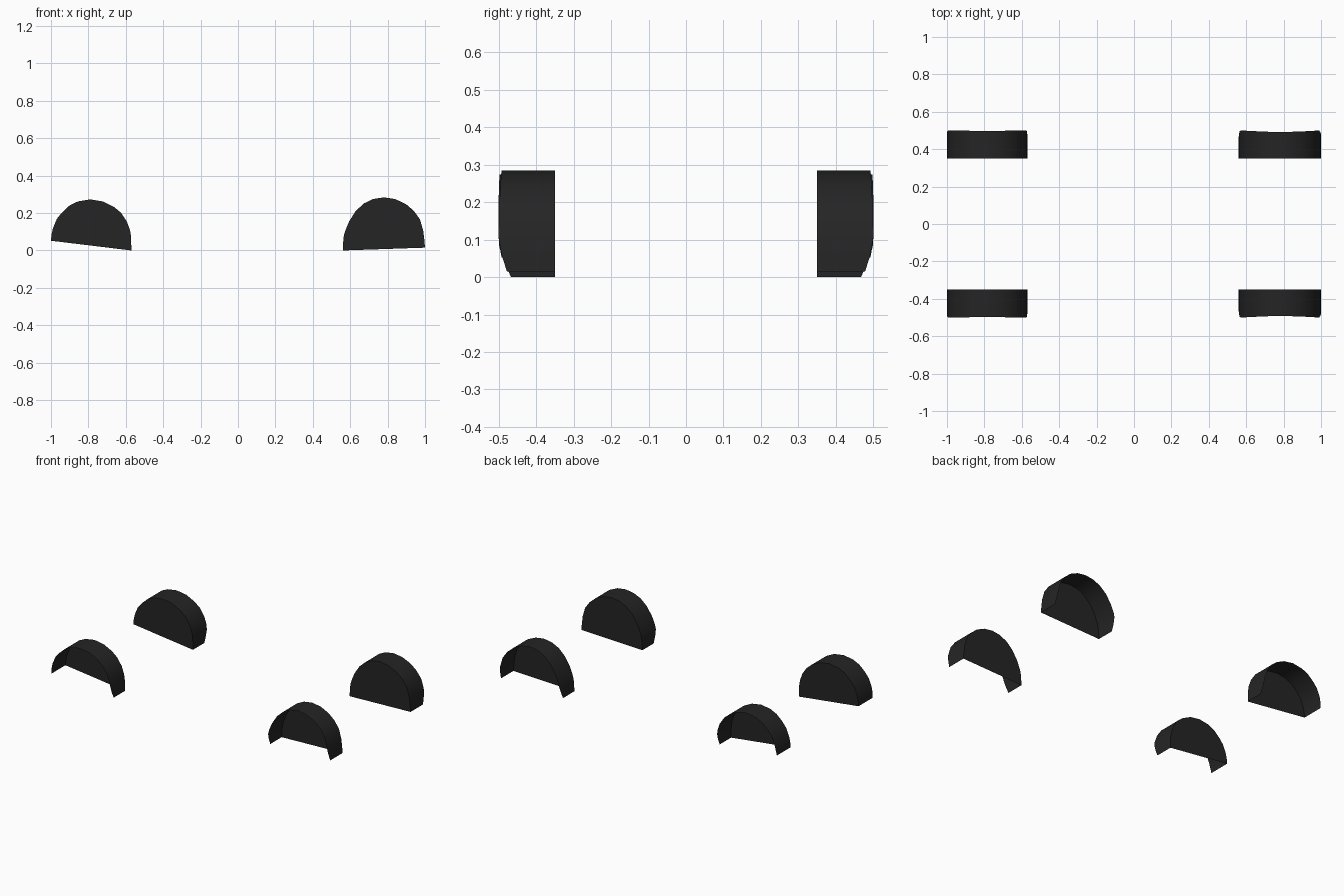
import bpy, bmesh, math

if "Cube" in bpy.data.objects:
    bpy.data.objects.remove(bpy.data.objects["Cube"])

INNER_Y = 0.35

mat = bpy.data.materials.new("black_plastic")
mat.diffuse_color = (0.018, 0.018, 0.018, 1)
mat.use_nodes = True
mat.node_tree.nodes["Principled BSDF"].inputs["Base Color"].default_value = mat.diffuse_color

# Arch profiles: x, z and the outer lip position y
REAR = [(-1.0, .052, .492), (-.997, .085, .498), (-.989, .12, .5), (-.968, .17, .5),
        (-.941, .203, .5), (-.9, .241, .499), (-.856, .262, .498), (-.79, .273, .497),
        (-.722, .262, .498), (-.663, .233, .499), (-.626, .202, .5), (-.594, .155, .5),
        (-.577, .107, .5), (-.572, .075, .496), (-.571, .04, .485), (-.57, 0, .467)]
FRONT = [(.56, 0, .467), (.562, .04, .485), (.566, .08, .498), (.574, .107, .5),
         (.594, .155, .499), (.63, .212, .497), (.674, .252, .495), (.722, .275, .493),
         (.78, .284, .492), (.84, .275, .493), (.898, .248, .495), (.94, .212, .497),
         (.973, .166, .499), (.99, .107, .5), (.996, .06, .492), (1.0, .015, .478)]


def wheel_liner(name, profile, side):
    bm = bmesh.new()
    inner = [bm.verts.new((x, side * INNER_Y, z)) for x, z, y in profile]
    outer = [bm.verts.new((x, side * y, z)) for x, z, y in profile]
    # Arched shell, open towards the outside and the ground
    for i in range(len(profile) - 1):
        bm.faces.new((inner[i], inner[i + 1], outer[i + 1], outer[i]))
    # Flat inner wall
    bm.faces.new(inner)
    bmesh.ops.recalc_face_normals(bm, faces=bm.faces)
    # Shell faces outward (top faces point up)
    top = max(bm.faces, key=lambda f: f.calc_center_median().z)
    if top.normal.z < 0:
        bmesh.ops.reverse_faces(bm, faces=bm.faces)
    mesh = bpy.data.meshes.new(name)
    bm.to_mesh(mesh)
    bm.free()
    mesh.materials.append(mat)
    obj = bpy.data.objects.new(name, mesh)
    bpy.context.collection.objects.link(obj)
    bpy.ops.object.select_all(action='DESELECT')
    obj.select_set(True)
    bpy.context.view_layer.objects.active = obj
    bpy.ops.object.shade_smooth_by_angle(angle=math.radians(35))


# Four liners, one per wheel
for end, profile in (("rear", REAR), ("front", FRONT)):
    for label, side in (("left", 1), ("right", -1)):
        wheel_liner(f"{end}_{label}_wheel_liner", profile, side)
